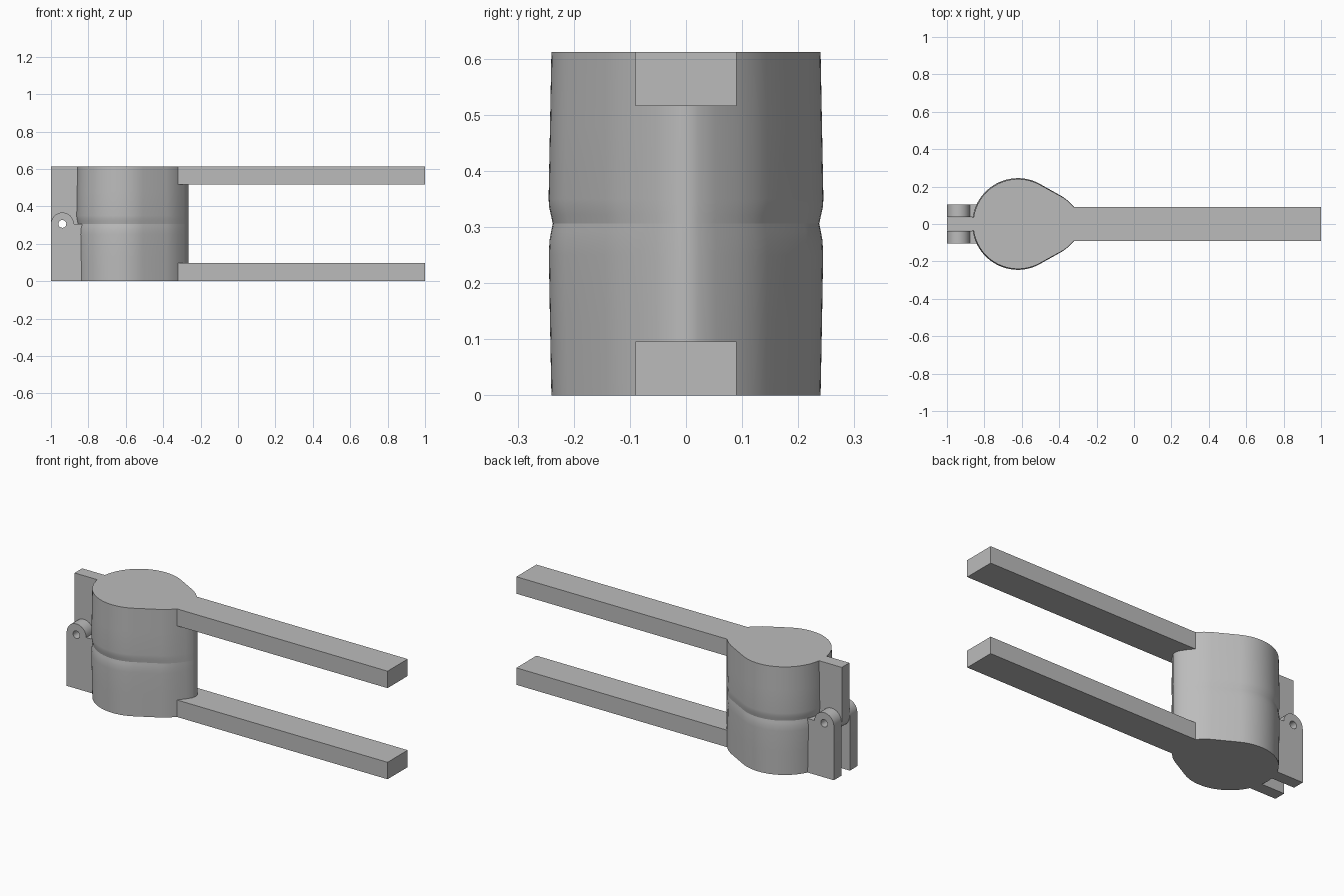
import bpy, bmesh, math

if "Cube" in bpy.data.objects:
    bpy.data.objects.remove(bpy.data.objects["Cube"], do_unlink=True)

grey = bpy.data.materials.new("plain grey")
grey.use_nodes = True
GREY = (0.5, 0.5, 0.5, 1)
grey.diffuse_color = GREY
grey.node_tree.nodes["Principled BSDF"].inputs["Base Color"].default_value = GREY

HEIGHT, MID = 0.612, 0.306
CX, RADIUS = -0.62, 0.24       # round part of the body
PIN_X, EAR = -0.939, 0.061     # hinge pin position and ear radius


def finish(name, bm, angle=30):
    bmesh.ops.recalc_face_normals(bm, faces=bm.faces)
    mesh = bpy.data.meshes.new(name)
    bm.to_mesh(mesh)
    bm.free()
    mesh.materials.append(grey)
    obj = bpy.data.objects.new(name, mesh)
    bpy.context.collection.objects.link(obj)
    bpy.ops.object.select_all(action="DESELECT")
    obj.select_set(True)
    bpy.context.view_layer.objects.active = obj
    bpy.ops.object.shade_smooth_by_angle(angle=math.radians(angle))
    return obj


def teardrop():
    """Outline from the nose tip round the circle and back."""
    half = [(-0.27, 0.022), (-0.29, 0.052), (-0.32, 0.09), (-0.35, 0.12), (-0.38, 0.142)]
    start = math.radians(62)
    steps = 28
    for i in range(steps):
        a = start + (math.pi - start) * i / steps
        half.append((CX + RADIUS * math.cos(a), RADIUS * math.sin(a)))
    mirrored = [(x, -y) for x, y in reversed(half)]
    return [(-0.265, 0)] + half + [(CX - RADIUS, 0)] + mirrored


def cup(name, levels):
    """Loft the outline through (height, radius) levels; the nose stays straight."""
    bm = bmesh.new()
    rings = []
    for z, r in levels:
        s = r / RADIUS
        rings.append([bm.verts.new((CX + (x - CX) * (s if x < CX else 1), y * s, z))
                      for x, y in teardrop()])
    n = len(rings[0])
    for low, high in zip(rings, rings[1:]):
        for i in range(n):
            j = (i + 1) % n
            bm.faces.new((low[i], low[j], high[j], high[i]))
    bm.faces.new(rings[0])
    bm.faces.new(rings[-1])
    return finish(name, bm, 40)


def box(name, x0, x1, y0, y1, z0, z1):
    bm = bmesh.new()
    bmesh.ops.create_cube(bm, size=1)
    for v in bm.verts:
        v.co = (x0 if v.co.x < 0 else x1, y0 if v.co.y < 0 else y1, z0 if v.co.z < 0 else z1)
    return finish(name, bm)


def lug(name, y0, y1, base, inner, side):
    """Hinge plate with a rounded ear and a pin hole; side 1 points up, -1 down."""
    bm = bmesh.new()
    ear = [(PIN_X + EAR * math.cos(math.pi * i / 16),
            MID + side * EAR * math.sin(math.pi * i / 16)) for i in range(17)]
    outer = [(-1, base), (inner, base), (inner, MID)] + ear
    hole = [(PIN_X + 0.021 * math.cos(math.tau * i / 20),
             MID + 0.021 * math.sin(math.tau * i / 20)) for i in range(20)]
    edges = []
    for loop in (outer, hole):
        vs = [bm.verts.new((x, y0, z)) for x, z in loop]
        edges += [bm.edges.new((a, b)) for a, b in zip(vs, vs[1:] + vs[:1])]
    bmesh.ops.triangle_fill(bm, edges=edges, use_beauty=True)
    ext = bmesh.ops.extrude_face_region(bm, geom=bm.faces[:], use_keep_orig=True)
    for g in ext["geom"]:
        if isinstance(g, bmesh.types.BMVert):
            g.co.y = y1
    return finish(name, bm)


# Body halves with a soft groove at the joint
cup("lower_cup", [(0, 0.24), (0.13, 0.2425), (0.25, 0.2445), (0.275, 0.2435),
                  (0.292, 0.2405), (MID, 0.2375)])
cup("upper_cup", [(MID, 0.2375), (0.322, 0.241), (0.336, 0.244), (0.35, 0.245),
                  (0.48, 0.2425), (HEIGHT, 0.24)])

# Handles
box("lower_handle", -0.33, 1, -0.09, 0.09, 0, 0.096)
box("upper_handle", -0.33, 1, -0.09, 0.09, HEIGHT - 0.096, HEIGHT)

# Hinge: two outer plates below, one centre plate above
lug("front_hinge_plate", -0.105, -0.038, 0, -0.82, 1)
lug("back_hinge_plate", 0.038, 0.105, 0, -0.82, 1)
lug("centre_hinge_plate", -0.034, 0.034, HEIGHT, -0.84, -1)
